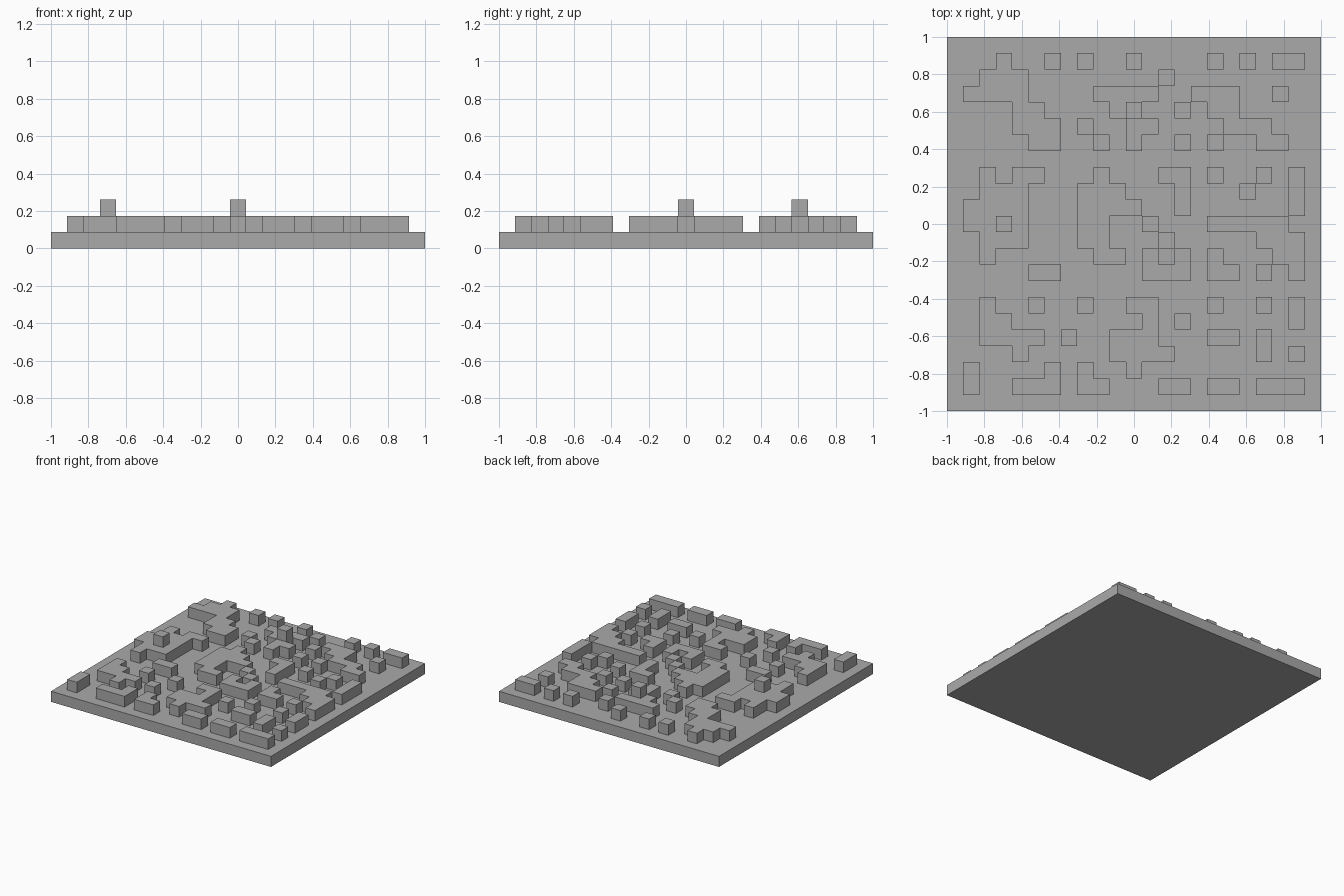
import bpy
import bmesh

cube = bpy.data.objects.get("Cube")
if cube:
    bpy.data.objects.remove(cube, do_unlink=True)

CELLS = 23                     # cells along each side of the slab
UNIT = 2 / CELLS

grey = bpy.data.materials.new("mid_grey")
grey.use_nodes = True
colour = (0.4, 0.4, 0.4, 1)
grey.diffuse_color = colour
grey.node_tree.nodes["Principled BSDF"].inputs["Base Color"].default_value = colour


def add_block(name, col, row, shape, storey=1):
    """Raise a small plan shape by one unit; col, row is its back left cell."""
    bm = bmesh.new()
    z = storey * UNIT
    for r, line in enumerate(shape.split()):
        for c, mark in enumerate(line):
            if mark == "#":
                x, y = (col + c) * UNIT - 1, 1 - (row + r) * UNIT
                corners = [(x, y - UNIT), (x + UNIT, y - UNIT), (x + UNIT, y), (x, y)]
                bm.faces.new([bm.verts.new((a, b, z)) for a, b in corners])
    bmesh.ops.remove_doubles(bm, verts=bm.verts, dist=UNIT / 100)
    grown = bmesh.ops.extrude_face_region(bm, geom=bm.faces[:])
    top = [v for v in grown["geom"] if isinstance(v, bmesh.types.BMVert)]
    bmesh.ops.translate(bm, verts=top, vec=(0, 0, UNIT))
    bmesh.ops.recalc_face_normals(bm, faces=bm.faces[:])
    mesh = bpy.data.meshes.new(name)
    bm.to_mesh(mesh)
    bm.free()
    mesh.materials.append(grey)
    bpy.context.collection.objects.link(bpy.data.objects.new(name, mesh))


# Square base slab
bpy.ops.mesh.primitive_cube_add(size=1, location=(0, 0, UNIT / 2))
base = bpy.context.object
base.name = "base_slab"
base.scale = (2, 2, UNIT)
base.data.materials.append(grey)

# Irregular blocks of the back band
add_block("back_stepped_block", 1, 1, "..#... .###.. ####.. ...##. ...### ....##")
add_block("back_centre_block", 9, 3, "#### .##. ..## ..#.")
add_block("back_diagonal_block", 15, 3, "###... .##... ..###. ....##")

# Irregular blocks of the middle band
add_block("middle_broad_block", 1, 8, ".#.## .###. ####. ####. .###. .#...")
add_block("middle_hooked_block", 8, 8, ".#.. ###. #### ##.. ##.. .##.")
add_block("middle_corner_block", 13, 8, "## .# .#")
add_block("middle_cup_block", 12, 13, "#.# ###")
add_block("middle_long_block", 16, 11, "#####. ...### ....## .....#")
add_block("middle_elbow_block", 16, 13, "#. ##")

# Irregular blocks of the front band
add_block("front_stepped_block", 2, 16, "#... ##.. #### ..#.")
add_block("front_centre_block", 10, 16, ".##. ..#. ###. #### .#..")
add_block("front_hooked_block", 4, 20, "..# ###")
add_block("front_elbow_block", 8, 20, "#. ##")

# Straight bars
for col, row, shape in [
    (20, 1, "##"), (5, 14, "##"), (16, 18, "##"), (13, 21, "##"),
    (16, 21, "##"), (19, 21, "###"), (21, 8, "# # #"),
    (19, 18, "# #"), (21, 16, "# #"), (1, 20, "# #"),
]:
    add_block("straight_bar", col, row, shape)

# Single cubes, listed by row
single_cubes = {
    1: [6, 8, 11, 16, 18], 2: [13], 3: [20], 4: [14], 5: [8],
    6: [9, 14, 16], 8: [16, 19], 9: [18], 11: [12], 12: [13],
    14: [19], 16: [5, 8, 16, 19], 17: [14], 18: [7], 19: [21],
}
for row, cols in single_cubes.items():
    for col in cols:
        add_block("single_cube", col, row, "#")

# Two cubes standing on the blocks
add_block("left_upper_cube", 3, 11, "#", storey=2)
add_block("back_upper_cube", 11, 4, "#", storey=2)
